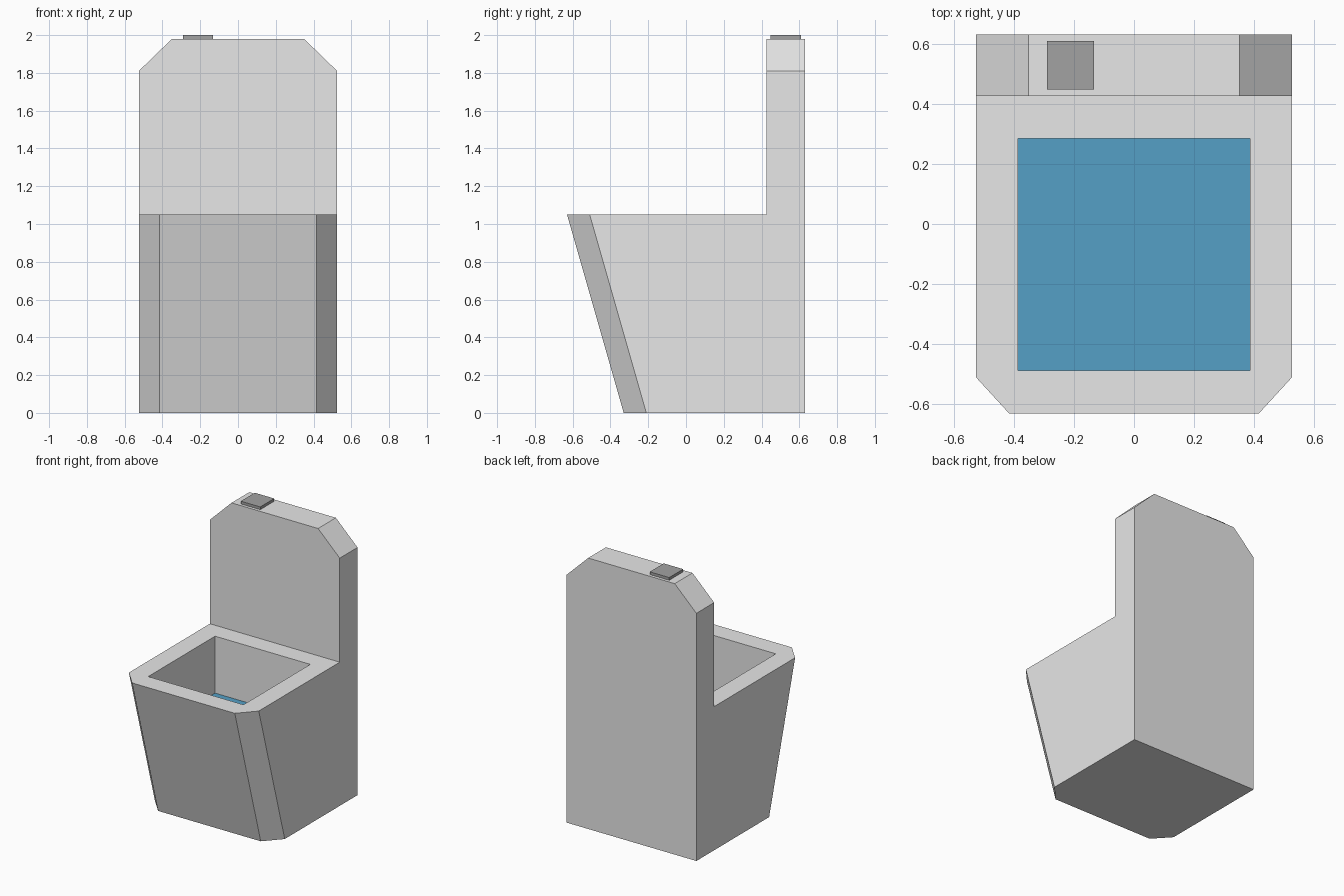
import bpy, bmesh

if "Cube" in bpy.data.objects:
    bpy.data.objects.remove(bpy.data.objects["Cube"])


def material(name, color):
    m = bpy.data.materials.new(name)
    m.diffuse_color = (*color, 1.0)
    m.use_nodes = True
    m.node_tree.nodes["Principled BSDF"].inputs["Base Color"].default_value = m.diffuse_color
    return m


PORCELAIN = material("porcelain grey", (0.8, 0.8, 0.8))
BUTTON = material("button grey", (0.36, 0.36, 0.36))
WATER = material("water blue", (0.089, 0.35, 0.563))


def finish(bm, name, mat):
    bmesh.ops.recalc_face_normals(bm, faces=bm.faces[:])
    me = bpy.data.meshes.new(name)
    bm.to_mesh(me)
    bm.free()
    me.materials.append(mat)
    ob = bpy.data.objects.new(name, me)
    bpy.context.collection.objects.link(ob)
    return ob


def ring(bm, points):
    return [bm.verts.new(p) for p in points]


def bridge(bm, a, b):
    n = len(a)
    for i in range(n):
        j = (i + 1) % n
        bm.faces.new((a[i], a[j], b[j], b[i]))


def loft(name, lower, upper, mat):
    bm = bmesh.new()
    a, b = ring(bm, lower), ring(bm, upper)
    bridge(bm, a, b)
    bm.faces.new(a)
    bm.faces.new(b)
    return finish(bm, name, mat)


def box(name, x0, x1, y0, y1, z0, z1, mat):
    pts = [(x0, y0), (x1, y0), (x1, y1), (x0, y1)]
    return loft(name, [(x, y, z0) for x, y in pts], [(x, y, z1) for x, y in pts], mat)


W, BACK, TANK_Y = 0.525, 0.63, 0.425
RIM_Z, WATER_Z = 1.05, 0.63

# Tank: chamfered profile extruded in depth
half = [(W, 0), (W, 1.81), (0.35, 1.98)]
profile = half + [(-x, z) for x, z in reversed(half)]
loft("tank", [(x, TANK_Y, z) for x, z in profile],
     [(x, BACK, z) for x, z in profile], PORCELAIN)


# Bowl: chamfered outline with sloped front and a square basin
def outline(shift, z):
    side = [(W, TANK_Y), (W, -0.51 + shift), (0.415, -0.63 + shift)]
    return [(-x, y, z) for x, y in side] + [(x, y, z) for x, y in reversed(side)]


HX, HY0, HY1 = 0.385, -0.487, 0.285
hole = [(-HX, HY1), (-HX, HY0), (HX, HY0), (HX, HY1)]

bm = bmesh.new()
base, rim = ring(bm, outline(0.3, 0)), ring(bm, outline(0, RIM_Z))
bridge(bm, base, rim)
bm.faces.new(base)
inner = ring(bm, [(x, y, RIM_Z) for x, y in hole])
floor = ring(bm, [(x, y, WATER_Z) for x, y in hole])
bridge(bm, inner, floor)
bm.faces.new(floor)
A, B, C, D, E, F = rim
a, b, c, d = inner
for f in ((A, B, b, a), (B, C, b), (C, D, c, b), (D, E, c), (E, F, d, c), (F, A, a, d)):
    bm.faces.new(f)
finish(bm, "bowl", PORCELAIN)

# Water plate in the basin
box("water", -HX, HX, HY0, HY1, WATER_Z - 0.002, WATER_Z + 0.004, WATER)

# Flush button
box("flush_button", -0.29, -0.133, 0.447, 0.608, 1.975, 2.0, BUTTON)
